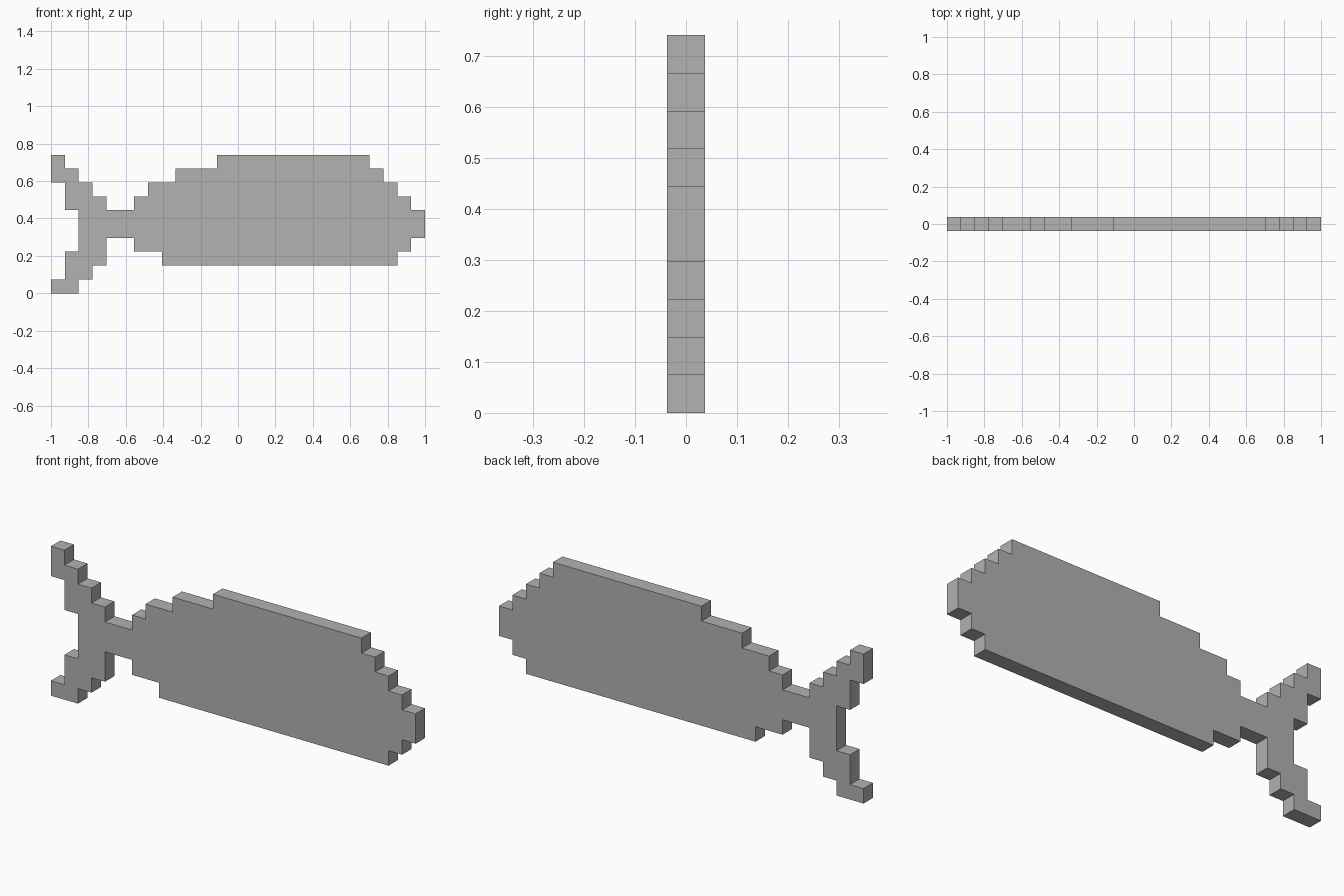
import bpy
import bmesh

cube = bpy.data.objects.get("Cube")
if cube:
    bpy.data.objects.remove(cube, do_unlink=True)

COLS, ROWS = 27, 10
CELL = 2 / COLS

# Plain grey used on the whole model
grey = bpy.data.materials.new("plain grey")
grey.use_nodes = True
colour = (0.445, 0.445, 0.445, 1)
grey.diffuse_color = colour
grey.node_tree.nodes["Principled BSDF"].inputs["Base Color"].default_value = colour


def climb(first_row, edges):
    """Stepped edge going up: one column position per row."""
    return [(col, first_row + i + k) for i, col in enumerate(edges) for k in (0, 1)]


def tidy(points):
    """Drop repeated and collinear corners from a closed stepped outline."""
    points = [p for i, p in enumerate(points) if p != points[i - 1]]
    n = len(points)
    return [p for i, p in enumerate(points)
            if not any(points[i - 1][a] == p[a] == points[(i + 1) % n][a] for a in (0, 1))]


# Forked tail, narrow joint and rounded body form one stepped outline
tail_back = climb(0, [0, 1, 1, 2, 2, 2, 1, 1, 0, 0])
tail_front_low = climb(0, [2, 3, 4, 4])
tail_front_high = climb(6, [4, 3, 2, 1])
body_back_low = climb(2, [8, 6])
body_back_high = climb(6, [6, 7, 9, 12])
body_nose = climb(2, [25, 26, 27, 27, 26, 25, 24, 23])

outline = tidy(tail_front_low + body_back_low[::-1] + body_nose
               + body_back_high[::-1] + tail_front_high + tail_back[::-1])

# Front face, then extruded to one cell of thickness
bm = bmesh.new()
verts = [bm.verts.new((c * CELL - 1, -CELL / 2, r * CELL)) for c, r in outline]
face = bm.faces.new(verts)
result = bmesh.ops.extrude_face_region(bm, geom=[face], use_keep_orig=True)
back = [v for v in result["geom"] if isinstance(v, bmesh.types.BMVert)]
bmesh.ops.translate(bm, verts=back, vec=(0, CELL, 0))
bmesh.ops.recalc_face_normals(bm, faces=bm.faces)

mesh = bpy.data.meshes.new("fish_body_and_tail")
bm.to_mesh(mesh)
bm.free()
mesh.materials.append(grey)
fish = bpy.data.objects.new("fish_body_and_tail", mesh)
bpy.context.collection.objects.link(fish)
